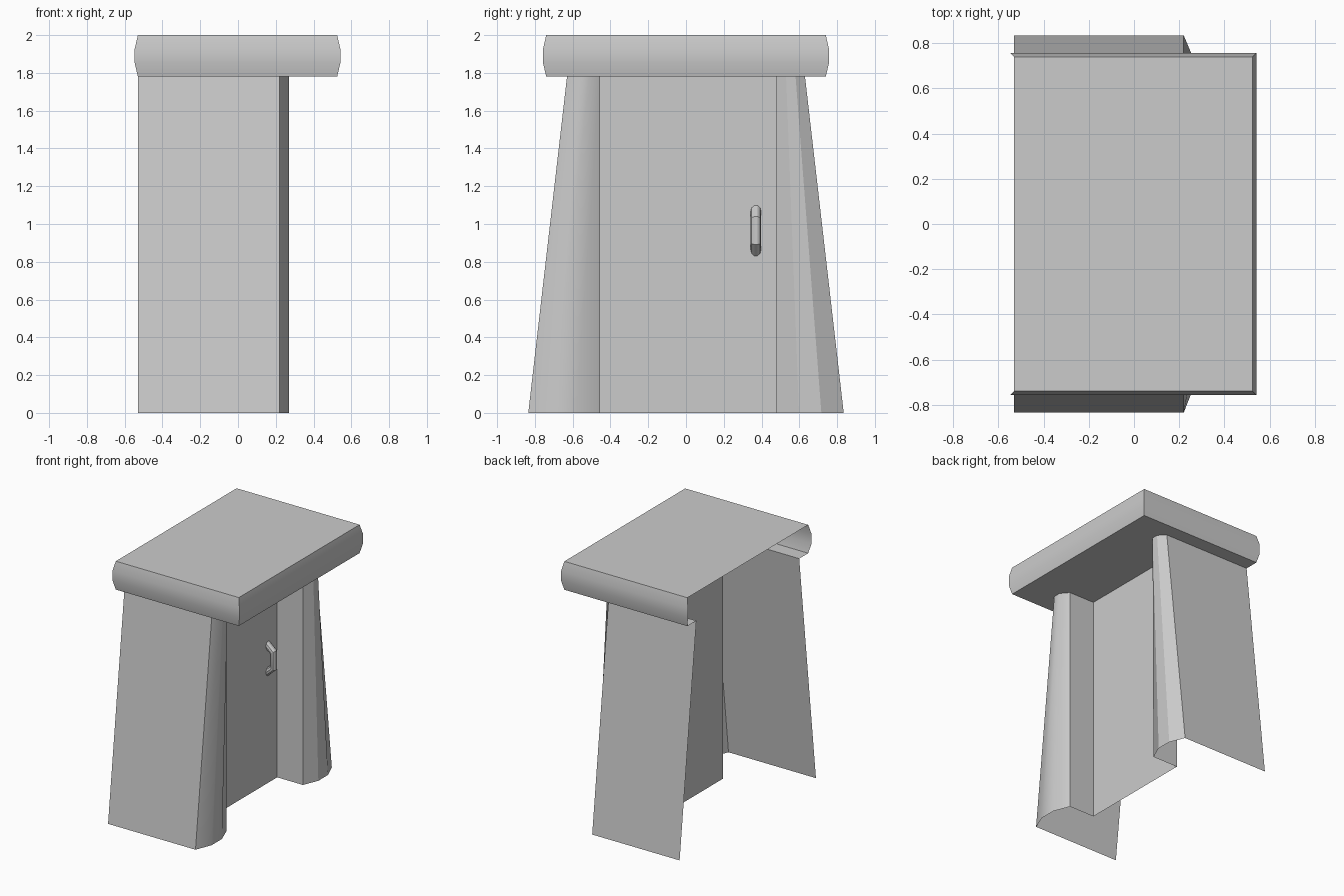
import bpy, bmesh
from math import sin, cos, tau

if "Cube" in bpy.data.objects:
    bpy.data.objects.remove(bpy.data.objects["Cube"])


def make(name, rows, ngons=(), closed=False, recalc=False):
    """Loft rows of points into a sheet; ngons are extra point loops."""
    bm = bmesh.new()
    vr = [[bm.verts.new(p) for p in r] for r in rows]
    n = len(rows[0])
    for a, b in zip(vr, vr[1:]):
        for i in range(n if closed else n - 1):
            j = (i + 1) % n
            bm.faces.new((a[i], a[j], b[j], b[i]))
    for loop in ngons:
        bm.faces.new([bm.verts.new(p) for p in loop])
    bmesh.ops.remove_doubles(bm, verts=bm.verts, dist=1e-5)
    if recalc:
        bmesh.ops.recalc_face_normals(bm, faces=bm.faces)
    me = bpy.data.meshes.new(name)
    bm.to_mesh(me)
    bm.free()
    ob = bpy.data.objects.new(name, me)
    bpy.context.collection.objects.link(ob)
    bpy.ops.object.select_all(action='DESELECT')
    ob.select_set(True)
    bpy.context.view_layer.objects.active = ob
    bpy.ops.object.shade_smooth_by_angle(angle=0.52)
    return ob


BACK, FRONT, BULGE, DOOR_X = -0.53, 0.22, 0.27, 0.0
EAVE, TOP = 1.78, 2.0


# Floor plan of one side: panel, bulged pillar face, recess wall
def side(outer, inner):
    w = inner - outer
    return [(BACK, outer), (FRONT, outer), (BULGE, outer + w / 3),
            (BULGE, outer + w * 2 / 3), (FRONT, inner), (DOOR_X, inner)]


def plan(outer, z):
    pts = side(-outer, -0.455) + side(outer, 0.48)[::-1]
    return [(x, y, z) for x, y in pts]


# Walls: pillars taper towards the eave, the door is recessed between them
low, high = plan(0.835, 0), plan(0.63, EAVE)
make("walls_and_door", [low, high])


# Roof: bulged rim on three sides, open back, flat top, ledge underneath
def rim(out, z):
    x0, x1, y = BACK - out, 0.525 + out, 0.74 + out
    return [(x0, -y, z), (x1, -y, z), (x1, y, z), (x0, y, z)]


h = (TOP - EAVE) / 3
rows = [rim(0, EAVE), rim(0.017, EAVE + h), rim(0.017, TOP - h), rim(0, TOP)]
make("roof", rows, [rows[-1], high + rows[0][::-1]])


# Door handle: bent round bar
def ring(fn, n=10):
    return [fn(cos(tau * i / n), sin(tau * i / n)) for i in range(n)]


HX, HY, R = 0.045, 0.37, 0.028
handle = [
    ring(lambda c, s: (DOOR_X, HY + R * c, 1.065 + 0.035 * s)),
    ring(lambda c, s: (HX + R * s * 0.8, HY + R * c, 1.025 + 0.015 * s)),
    ring(lambda c, s: (HX + R * s * 0.8, HY + R * c, 0.905 - 0.015 * s)),
    ring(lambda c, s: (DOOR_X, HY + R * c, 0.865 - 0.035 * s)),
]
make("door_handle", handle, closed=True, recalc=True)
